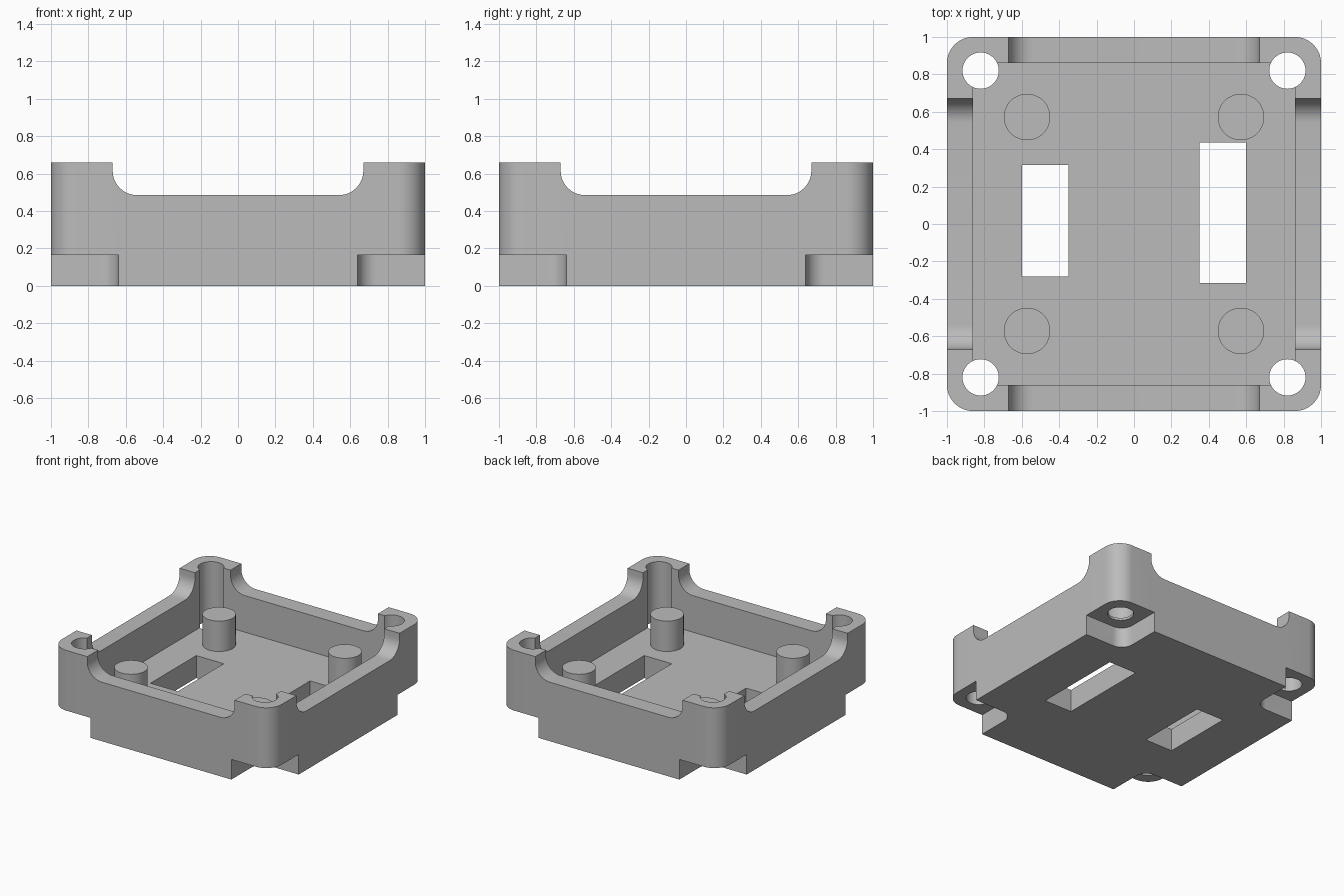
import bpy, bmesh, math
from mathutils import Matrix

if "Cube" in bpy.data.objects:
    bpy.data.objects.remove(bpy.data.objects["Cube"])

grey = bpy.data.materials.new("light grey")
grey.diffuse_color = (0.5, 0.5, 0.5, 1)
grey.use_nodes = True
grey.node_tree.nodes["Principled BSDF"].inputs["Base Color"].default_value = grey.diffuse_color
FLOOR, TOP = 0.185, 0.66
CORNERS = [(sx, sy) for sx in (-1, 1) for sy in (-1, 1)]


def finish(name, bm):
    bmesh.ops.recalc_face_normals(bm, faces=bm.faces)
    mesh = bpy.data.meshes.new(name)
    bm.to_mesh(mesh)
    bm.free()
    mesh.materials.append(grey)
    obj = bpy.data.objects.new(name, mesh)
    bpy.context.collection.objects.link(obj)
    return obj


def rounded_box(name, lo, hi, axis=2, radius=0.0, chosen=lambda c: True):
    """Box between two corners; chosen edges parallel to axis are rounded."""
    bm = bmesh.new()
    bmesh.ops.create_cube(bm, size=1)
    for v in bm.verts:
        v.co = [lo[i] if v.co[i] < 0 else hi[i] for i in range(3)]
    if radius:
        edges = []
        for e in bm.edges:
            a, b = (v.co for v in e.verts)
            if abs((a - b).normalized()[axis]) > 0.9 and chosen((a + b) / 2):
                edges.append(e)
        bmesh.ops.bevel(bm, geom=edges, offset=radius, segments=12,
                        profile=0.5, affect='EDGES')
    return finish(name, bm)


def cylinder(name, x, y, r, z0, z1):
    bm = bmesh.new()
    bmesh.ops.create_cone(bm, cap_ends=True, segments=48, radius1=r, radius2=r,
                          depth=z1 - z0,
                          matrix=Matrix.Translation((x, y, (z0 + z1) / 2)))
    return finish(name, bm)


def smooth(obj):
    obj.data.shade_smooth()
    obj.data.set_sharp_from_angle(angle=math.radians(30))


# Tray body with rounded vertical corners
tray = rounded_box("tray", (-1, -1, 0), (1, 1, TOP), radius=0.14)

# Square cavity and the two floor slots
cutters = [
    rounded_box("cavity", (-0.86, -0.86, FLOOR), (0.86, 0.86, 1)),
    rounded_box("slot", (-0.60, -0.28, -0.5), (-0.35, 0.315, 0.4)),
    rounded_box("slot", (0.35, -0.315, -0.5), (0.60, 0.435, 0.4)),
]

# Lowered wall tops with rounded lower ends, along both directions
low = lambda c: c.z < 0.6
cutters.append(rounded_box("notch", (-0.67, -1.5, 0.485), (0.67, 1.5, 1), 1, 0.13, low))
cutters.append(rounded_box("notch", (-1.5, -0.67, 0.485), (1.5, 0.67, 1), 0, 0.13, low))

# Corner recesses underneath and screw holes through each corner
for sx, sy in CORNERS:
    xs, ys = sorted((sx * 0.64, sx * 1.3)), sorted((sy * 0.64, sy * 1.3))
    cutters.append(rounded_box("recess", (xs[0], ys[0], -0.3), (xs[1], ys[1], 0.165), 2, 0.1,
                               lambda c: abs(c.x) < 0.7 and abs(c.y) < 0.7))
    cutters.append(cylinder("screw_hole", sx * 0.82, sy * 0.82, 0.097, -0.4, 1.1))

for c in cutters:
    mod = tray.modifiers.new("cut", 'BOOLEAN')
    mod.operation, mod.solver, mod.object = 'DIFFERENCE', 'EXACT', c
bpy.context.view_layer.update()
cut = bpy.data.meshes.new_from_object(tray.evaluated_get(bpy.context.evaluated_depsgraph_get()))
tray.modifiers.clear()
tray.data = cut
for c in cutters:
    bpy.data.objects.remove(c)
smooth(tray)

# Four support posts on the floor
for sx, sy in CORNERS:
    smooth(cylinder("support_post", sx * 0.572, sy * 0.572, 0.124, FLOOR - 0.005, 0.435))
